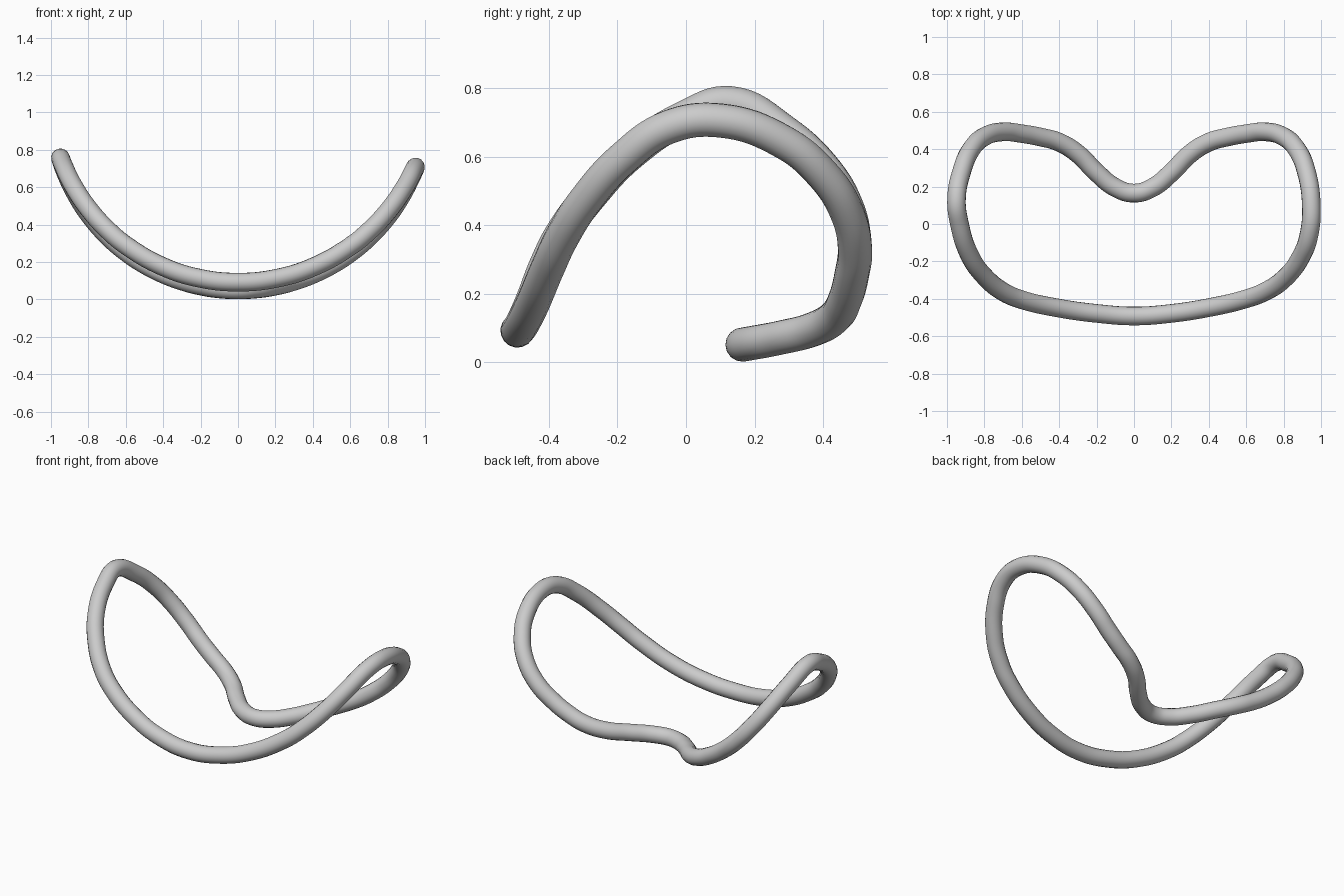
import bpy
from math import sqrt

if "Cube" in bpy.data.objects:
    bpy.data.objects.remove(bpy.data.objects["Cube"])

TUBE = 0.05

# Outline seen from above, right half back to front, then left half front to back
right_back = [(0, .165), (.1, .195), (.2, .275), (.3, .375), (.4, .437), (.5, .465),
              (.6, .483), (.7, .493), (.8, .467), (.87, .40), (.92, .285)]
right_tip = [(.948, .10)]
right_front = [(.937, -.05), (.89, -.18), (.8, -.295), (.7, -.362), (.6, -.4),
               (.4, -.447), (.2, -.478), (0, -.492)]
left_front = [(-.2, -.478), (-.4, -.45), (-.6, -.405), (-.7, -.362), (-.8, -.28),
              (-.88, -.165), (-.933, 0)]
left_tip = [(-.949, .13)]
left_back = [(-x, y) for x, y in reversed(right_back[1:])]


def bend(points, low, high):
    """Lift the outline onto an arc from z=low at x=0 to z=high at x=0.95."""
    h = high - low
    r = (.95 ** 2 + h * h) / (2 * h)
    return [(x, y, low + r - sqrt(r * r - x * x)) for x, y in points]


path = (bend(right_back, .051, .715) + bend(right_tip, .07, .71) +
        bend(right_front, .092, .715) + bend(left_front, .092, .76) +
        bend(left_tip, .07, .759) + bend(left_back, .051, .76))

# Closed round rim
curve = bpy.data.curves.new("rim", 'CURVE')
curve.dimensions = '3D'
curve.bevel_depth = TUBE
curve.bevel_resolution = 6
curve.resolution_u = 8
spline = curve.splines.new('BEZIER')
spline.bezier_points.add(len(path) - 1)
for p, co in zip(spline.bezier_points, path):
    p.co = co
    p.handle_left_type = p.handle_right_type = 'AUTO'
spline.use_cyclic_u = True
rim = bpy.data.objects.new("rim", curve)
bpy.context.collection.objects.link(rim)

# Turn into a smooth mesh
bpy.context.view_layer.objects.active = rim
rim.select_set(True)
bpy.ops.object.convert(target='MESH')
bpy.ops.object.shade_smooth()
